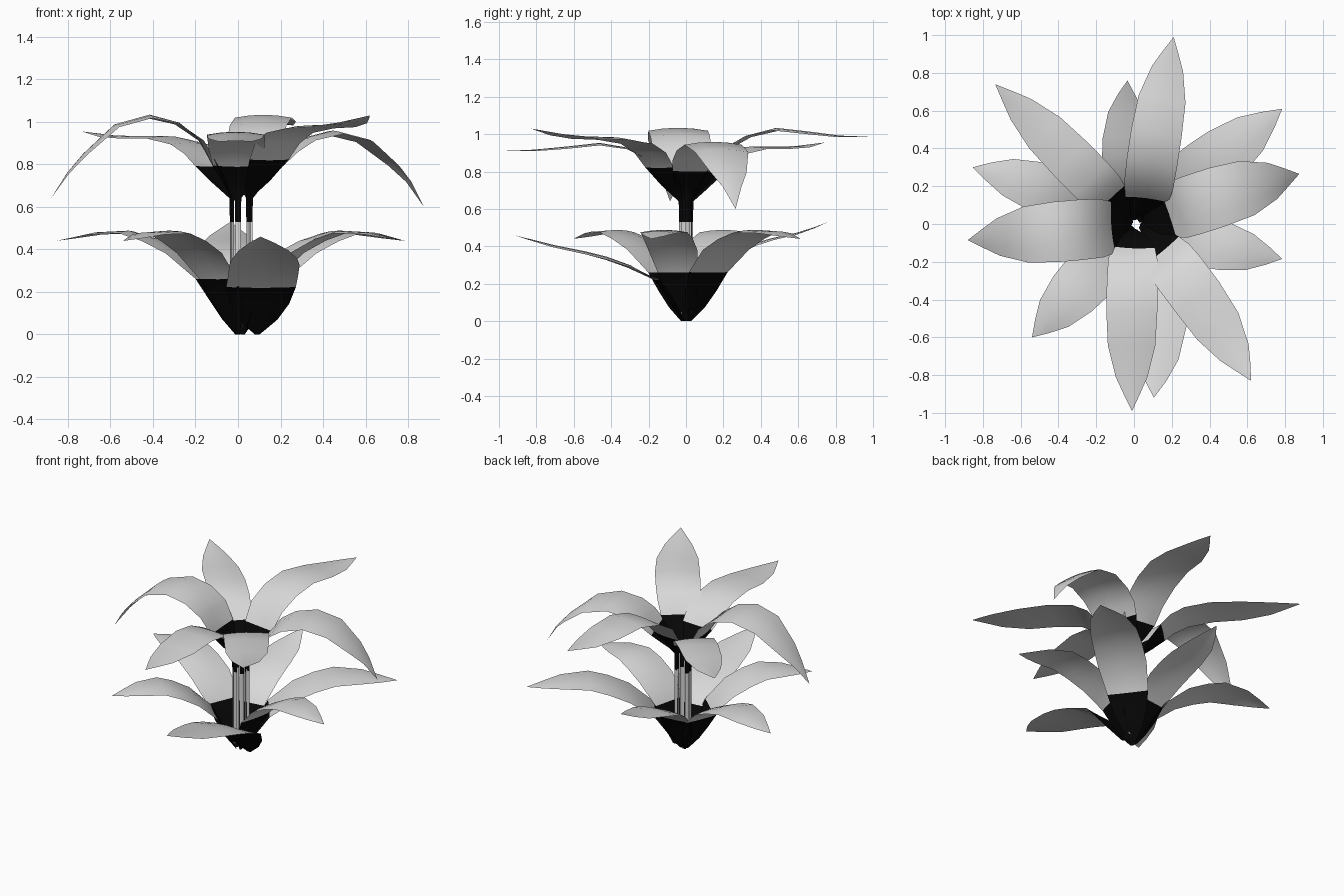
import bpy, bmesh, math
from mathutils import Vector


def material(name, v):
    m = bpy.data.materials.new(name)
    m.diffuse_color = (v, v, v, 1)
    return m


PALE = material("pale_leaf", 0.70)
DARK = material("dark_leaf_base", 0.002)


def plan(start, mid, tip, f):
    """Quadratic through start, mid (f=.5) and tip: position and direction."""
    s, m, t = (Vector((*p, 0)) for p in (start, mid, tip))
    c = 2 * m - (s + t) / 2
    pos = s * (1 - f) ** 2 + c * 2 * f * (1 - f) + t * f * f
    return pos, ((c - s) * (1 - f) + (t - c) * f).normalized()


def leaf(name, start, mid, tip, width, fs, zs, rel, dark_rings):
    """Sweep a strip along the midrib, cupped at the base and bowed over the blade."""
    pts, dirs = [], []
    for f, z in zip(fs, zs):
        p, d = plan(start, mid, tip, f)
        pts.append(p + Vector((0, 0, z)))
        dirs.append(d)
    bm = bmesh.new()
    rows = []
    last = len(pts) - 1
    for i, p in enumerate(pts):
        if i == last:
            rows.append([bm.verts.new(p)] * 5)
            break
        tan = (pts[i + 1] - pts[max(i - 1, 0)]).normalized()
        side = Vector((-dirs[i].y, dirs[i].x, 0))
        nor = tan.cross(side).normalized()
        w = width * rel[i]
        bow = 0.08 - 0.13 * min(1, fs[i] / 0.35)
        rows.append([bm.verts.new(p + side * (u * w / 2) + nor * (bow * w * (u * u - 0.25)))
                     for u in (-1, -0.5, 0, 0.5, 1)])
    for i in range(last):
        a, b = rows[i], rows[i + 1]
        for k in range(4):
            vs = [a[k], a[k + 1], b[k + 1]]
            if b[k] is not b[k + 1]:
                vs.append(b[k])
            face = bm.faces.new(vs)
            face.smooth = True
            face.material_index = 1 if i in dark_rings else 0
    me = bpy.data.meshes.new(name)
    bm.to_mesh(me)
    bm.free()
    me.materials.append(PALE)
    me.materials.append(DARK)
    bpy.context.collection.objects.link(bpy.data.objects.new(name, me))


# Lower tier: dark wedge bases on the ground, pale blades arching outward
LOW_F = (0, 0.055, 0.11, 0.175, 0.33, 0.47, 0.6, 0.78, 0.9, 1)
LOW_W = (0.08, 0.42, 0.68, 0.84, 1, 1, 0.95, 0.72, 0.36, 0)
WIDE = (0.08, 0.55, 0.85, 1, 1, 1, 0.92, 0.7, 0.36, 0)
ARCH = (0, 0.07, 0.16, 0.26, 0.39, 0.45, 0.485, 0.478, 0.457, 0.44)
LOW = (0, 0.065, 0.14, 0.22, 0.295, 0.34, 0.37, 0.405, 0.435, 0.46)
RISE = (0, 0.07, 0.15, 0.25, 0.36, 0.41, 0.44, 0.47, 0.50, 0.53)
lower = [
    ("right_back", (0.02, 0.02), (0.40, 0.31), (0.785, 0.61), 0.31, ARCH, LOW_W),
    ("right", (0.03, -0.01), (0.40, -0.10), (0.785, -0.185), 0.27, ARCH, LOW_W),
    ("front", (0.09, -0.01), (0.125, -0.45), (0.105, -0.92), 0.33, LOW, WIDE),
    ("left_front", (0.0, -0.02), (-0.27, -0.31), (-0.54, -0.60), 0.29, ARCH, LOW_W),
    ("left", (-0.01, 0.0), (-0.43, 0.17), (-0.855, 0.30), 0.28, ARCH, LOW_W),
    ("back", (0.0, 0.02), (-0.04, 0.38), (-0.035, 0.76), 0.26, RISE, LOW_W),
]
for n, s, m, t, w, zs, rel in lower:
    leaf("lower_leaf_" + n, s, m, t, w, LOW_F, zs, rel, (0, 1, 2))

# Upper tier: thin stalks (pale, then dark), dark cups, long pale blades
STEEP = (0, 0, 0, 0.05, 0.105, 0.175, 0.30, 0.46, 0.65, 0.82, 0.91, 1)
SPREAD = (0, 0, 0, 0.07, 0.15, 0.21, 0.30, 0.46, 0.65, 0.82, 0.91, 1)
upper = [
    ("back", (0.055, 0.03), (0.125, 0.52), (0.21, 0.99), 0.27, STEEP,
     (0.72, 0.80, 0.91, 0.99, 1.03, 1.01, 0.99, 0.988, 0.985)),
    ("right", (0.05, 0.01), (0.48, 0.155), (0.875, 0.265), 0.32, SPREAD,
     (0.72, 0.80, 0.86, 0.92, 0.955, 0.915, 0.80, 0.72, 0.60)),
    ("left", (-0.03, -0.01), (-0.45, -0.045), (-0.88, -0.085), 0.32, STEEP,
     (0.72, 0.80, 0.91, 0.995, 1.03, 0.985, 0.85, 0.76, 0.64)),
    ("front", (0.0, -0.03), (-0.012, -0.50), (-0.01, -0.99), 0.27, STEEP,
     (0.72, 0.79, 0.86, 0.925, 0.95, 0.93, 0.915, 0.912, 0.91)),
    ("right_front", (0.05, -0.03), (0.36, -0.42), (0.62, -0.83), 0.28, SPREAD,
     (0.72, 0.82, 0.90, 0.955, 0.98, 0.985, 1.0, 1.015, 1.03)),
    ("left_back", (-0.03, 0.03), (-0.365, 0.375), (-0.735, 0.74), 0.25, SPREAD,
     (0.71, 0.79, 0.85, 0.90, 0.93, 0.93, 0.935, 0.945, 0.955)),
]
for n, s, m, t, w, fs, zs in upper:
    k = 0.026 / w
    leaf("upper_leaf_" + n, s, m, t, w, fs, (0.04, 0.53, 0.64) + zs,
         (k, k, k * 1.2, 0.55, 0.85, 0.97, 1, 1, 0.93, 0.62, 0.32, 0), (1, 2, 3))
